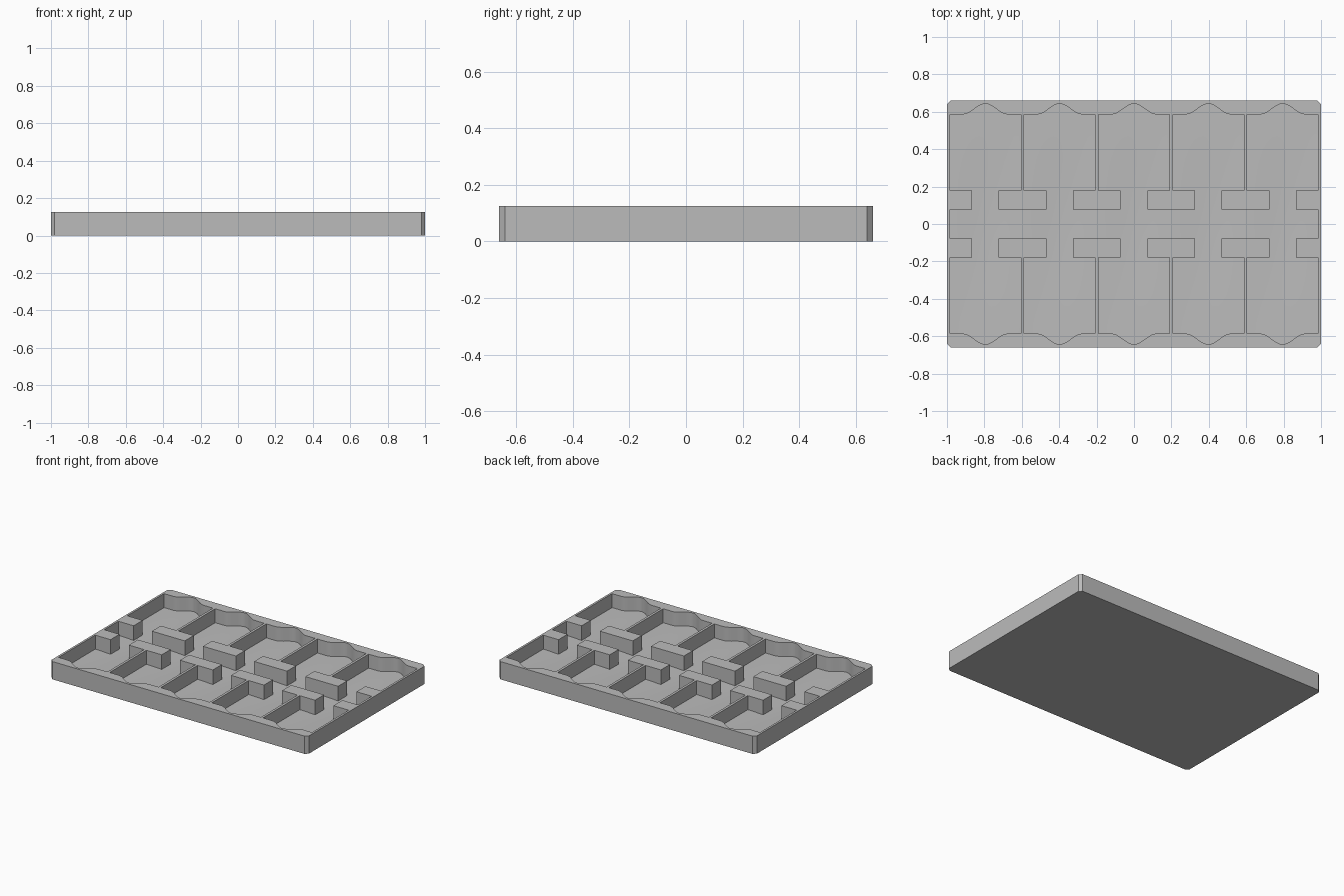
import bpy, bmesh
from math import cos, pi

HALF_X, HALF_Y, HEIGHT, CHAMFER = 1.0, 0.66, 0.125, 0.02
PITCH, BAYS = 0.3975, 5
BAY_HALF, NECK_HALF = 0.19, 0.071
CORRIDOR, BLOCK_TOP, SHOULDER = 0.078, 0.178, 0.586
BUMP_HALF, BUMP_RISE = 0.12, 0.057
FLOOR, DIP = 0.027, 0.008
CENTRES = [(i - BAYS // 2) * PITCH for i in range(BAYS)]

cube = bpy.data.objects.get("Cube")
if cube:
    bpy.data.objects.remove(cube, do_unlink=True)

grey = bpy.data.materials.new("plain grey")
grey.use_nodes = True
COLOUR = (0.5, 0.5, 0.5, 1)
grey.diffuse_color = COLOUR
grey.node_tree.nodes["Principled BSDF"].inputs["Base Color"].default_value = COLOUR


def add_object(name, bm):
    mesh = bpy.data.meshes.new(name)
    bm.normal_update()
    bm.to_mesh(mesh)
    bm.free()
    mesh.materials.append(grey)
    obj = bpy.data.objects.new(name, mesh)
    bpy.context.collection.objects.link(obj)
    bpy.ops.object.select_all(action='DESELECT')
    obj.select_set(True)
    bpy.context.view_layer.objects.active = obj
    bpy.ops.object.shade_smooth_by_angle(angle=pi / 6)
    return obj


def bay_outline(c):
    """Half outline of one bay: neck, square shoulders and rounded end."""
    pts = [(c - NECK_HALF, CORRIDOR), (c - NECK_HALF, BLOCK_TOP),
           (c - BAY_HALF, BLOCK_TOP), (c - BAY_HALF, SHOULDER)]
    steps = 20
    for i in range(steps + 1):
        t = 2 * i / steps - 1
        pts.append((c + t * BUMP_HALF, SHOULDER + BUMP_RISE * (1 + cos(pi * t)) / 2))
    pts += [(c + BAY_HALF, SHOULDER), (c + BAY_HALF, BLOCK_TOP),
            (c + NECK_HALF, BLOCK_TOP), (c + NECK_HALF, CORRIDOR)]
    return pts


# Tray outline with cut corners
outer = []
for sx, sy in ((-1, 1), (1, 1), (1, -1), (-1, -1)):
    corner = [(sx * HALF_X, sy * (HALF_Y - CHAMFER)), (sx * (HALF_X - CHAMFER), sy * HALF_Y)]
    outer += corner if sx * sy < 0 else corner[::-1]

# Cavity outline: a row of bays on each side of the central corridor
end = CENTRES[-1] + BAY_HALF
half = [(-end, CORRIDOR)]
for c in CENTRES:
    half += bay_outline(c)
half.append((end, CORRIDOR))
cavity = half + [(-x, -y) for x, y in half]


def add_loop(bm, pts, z):
    verts = [bm.verts.new((x, y, z)) for x, y in pts]
    return [bm.edges.new((verts[i], verts[(i + 1) % len(verts)])) for i in range(len(verts))]


# Rim, dividers and neck blocks in one piece
bm = bmesh.new()
edges = add_loop(bm, outer, HEIGHT) + add_loop(bm, cavity, HEIGHT)
bmesh.ops.triangle_fill(bm, edges=edges, use_beauty=True, normal=(0, 0, 1))
bm.normal_update()
if sum(f.normal.z for f in bm.faces) < 0:
    bmesh.ops.reverse_faces(bm, faces=bm.faces[:])
down = bmesh.ops.extrude_edge_only(bm, edges=[e for e in bm.edges if e.is_boundary])
for v in down["geom"]:
    if isinstance(v, bmesh.types.BMVert):
        v.co.z = 0
bmesh.ops.recalc_face_normals(bm, faces=bm.faces[:])
if any(f.normal.z < -0.5 for f in bm.faces):
    bmesh.ops.reverse_faces(bm, faces=bm.faces[:])
add_object("tray_walls", bm)

# Flat underside
bm = bmesh.new()
bm.faces.new([bm.verts.new((x, y, 0)) for x, y in outer])
bm.normal_update()
if bm.faces[:][0].normal.z > 0:
    bmesh.ops.reverse_faces(bm, faces=bm.faces[:])
add_object("tray_underside", bm)

# Floor with a shallow trough down each column of bays
bm = bmesh.new()
bmesh.ops.create_grid(bm, x_segments=80, y_segments=40, size=1)
for v in bm.verts:
    v.co.x *= end + 0.004
    v.co.y *= SHOULDER + BUMP_RISE + 0.004
    across = (1 + cos(2 * pi * v.co.x / PITCH)) / 2
    along = (1 + cos(pi * v.co.y / HALF_Y)) / 2
    v.co.z = FLOOR - DIP * across * along
add_object("tray_floor", bm)
